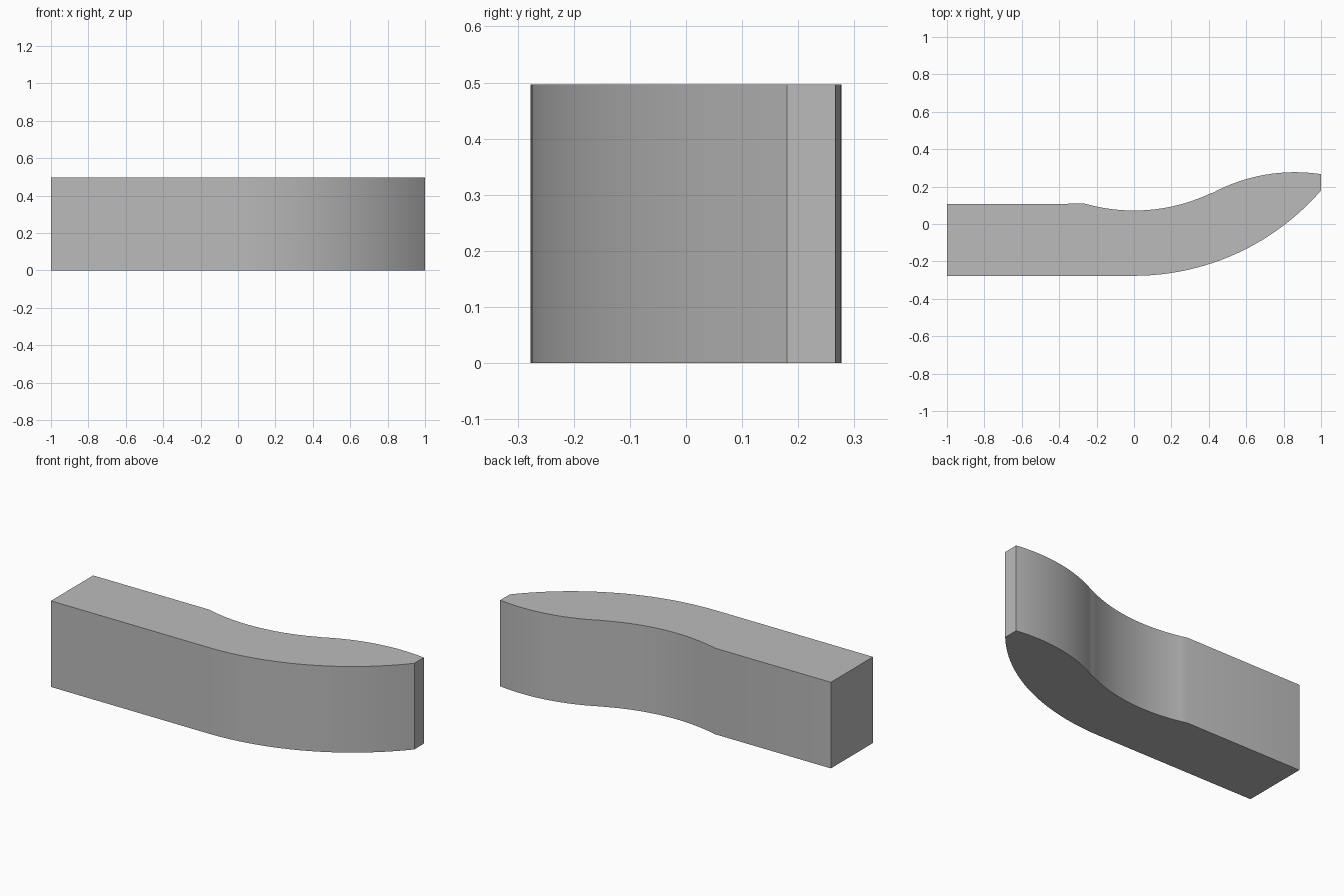
import bpy
import bmesh
from math import asin, sin, cos, radians

HEIGHT = 0.497
FRONT = -0.277   # y of the flat front side
BACK = 0.107     # y of the flat back side

cube = bpy.data.objects.get("Cube")
if cube:
    bpy.data.objects.remove(cube, do_unlink=True)


def arc(cx, extreme_y, radius, x0, x1, bend, steps):
    """Arc whose turning point is (cx, extreme_y); bend is +1 for a valley, -1 for a crest."""
    a0, a1 = asin((x0 - cx) / radius), asin((x1 - cx) / radius)
    angles = [a0 + (a1 - a0) * i / steps for i in range(steps + 1)]
    return [(cx + radius * sin(a), extreme_y + bend * radius * (1 - cos(a))) for a in angles]


# Plan outline, counter-clockwise from the square end
outline = [(-1, FRONT)]
outline += arc(0, FRONT, 1.323, 0, 1, 1, 24)            # swept front curve
outline += arc(0.86, 0.277, 0.93, 1, 0.42, -1, 16)      # crest near the tip
outline += arc(0, 0.072, 0.96, 0.41, -0.262, 1, 18)     # hollow in the back
outline += [(-1, BACK)]

# Extrude the outline upward
bm = bmesh.new()
base = bm.faces.new([bm.verts.new((x, y, 0)) for x, y in outline])
top = bmesh.ops.extrude_face_region(bm, geom=[base], use_keep_orig=True)["geom"]
bmesh.ops.translate(bm, vec=(0, 0, HEIGHT),
                    verts=[v for v in top if isinstance(v, bmesh.types.BMVert)])
bmesh.ops.recalc_face_normals(bm, faces=bm.faces[:])

mesh = bpy.data.meshes.new("curved_block")
bm.to_mesh(mesh)
bm.free()
block = bpy.data.objects.new("curved_block", mesh)
bpy.context.collection.objects.link(block)

# Plain grey material
grey = bpy.data.materials.new("plain grey")
grey.use_nodes = True
colour = (0.5, 0.5, 0.5, 1)
grey.diffuse_color = colour
grey.node_tree.nodes["Principled BSDF"].inputs["Base Color"].default_value = colour
mesh.materials.append(grey)

# Smooth curves, crisp corners
bpy.ops.object.select_all(action="DESELECT")
block.select_set(True)
bpy.context.view_layer.objects.active = block
bpy.ops.object.shade_smooth_by_angle(angle=radians(30))
